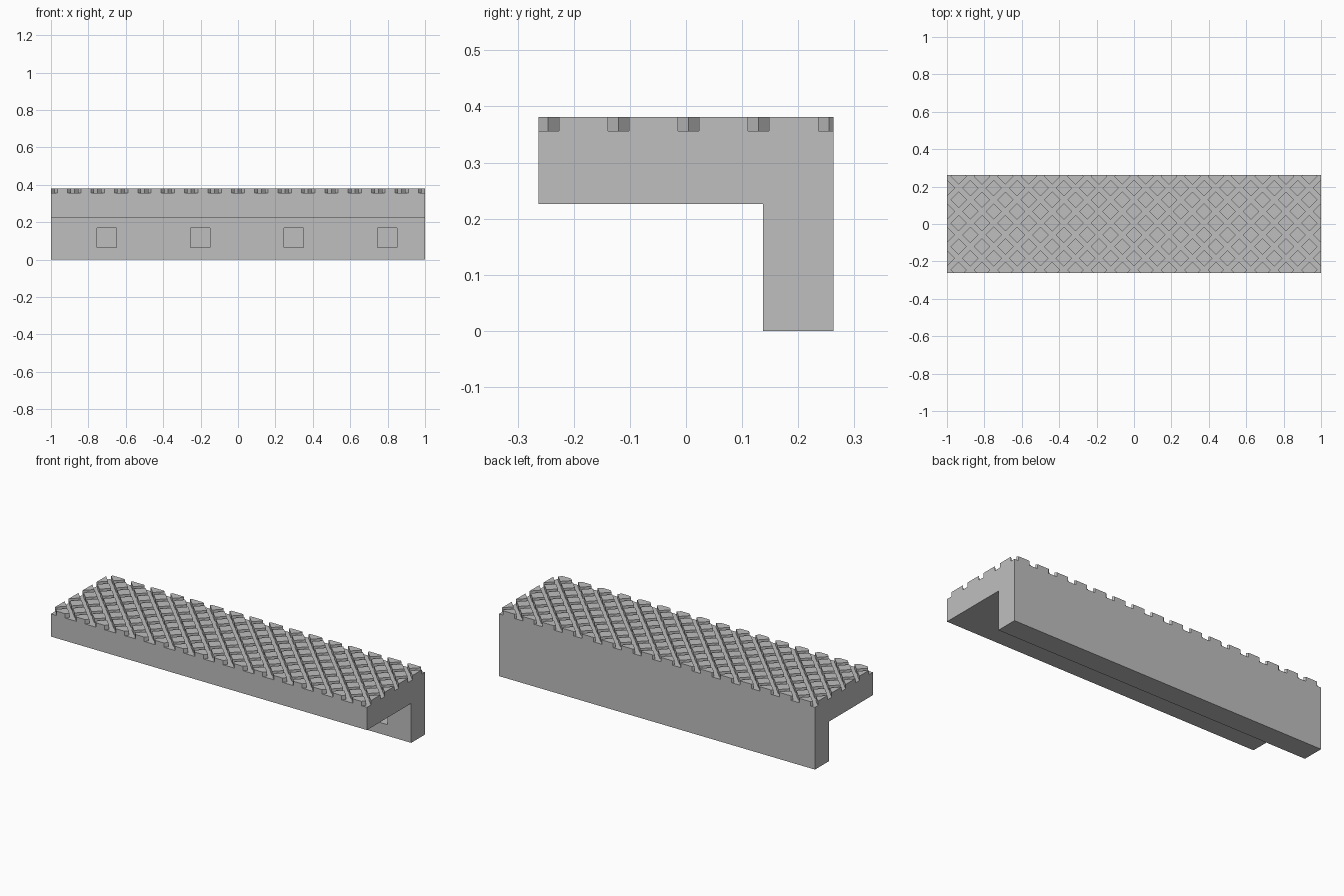
import bpy
import bmesh
from mathutils import Vector

HALF_X, HALF_Y = 1.0, 0.2625
FLOOR, TOP = 0.356, 0.381        # groove floor and tread top
UNDER, FLANGE_Y = 0.226, 0.1375  # underside of the ledge, inner face of the flange
PITCH, GROOVE = 0.125, 0.0375    # groove spacing and width, measured along an axis
CROSS_Y = 0.0045                 # row of groove crossings

if "Cube" in bpy.data.objects:
    bpy.data.objects.remove(bpy.data.objects["Cube"])

grey = bpy.data.materials.new("plain_grey")
grey.use_nodes = True
colour = (0.52, 0.52, 0.52, 1)
grey.diffuse_color = colour
grey.node_tree.nodes["Principled BSDF"].inputs["Base Color"].default_value = colour


def finish(name, bm):
    bmesh.ops.recalc_face_normals(bm, faces=bm.faces)
    mesh = bpy.data.meshes.new(name)
    bm.to_mesh(mesh)
    bm.free()
    mesh.materials.append(grey)
    obj = bpy.data.objects.new(name, mesh)
    bpy.context.collection.objects.link(obj)
    return obj


# L-shaped body: end profile swept along x
bm = bmesh.new()
profile = [(-HALF_Y, UNDER), (FLANGE_Y, UNDER), (FLANGE_Y, 0),
           (HALF_Y, 0), (HALF_Y, FLOOR), (-HALF_Y, FLOOR)]
end = bm.faces.new([bm.verts.new((-HALF_X, y, z)) for y, z in profile])
swept = bmesh.ops.extrude_face_region(bm, geom=[end], use_keep_orig=True)["geom"]
bmesh.ops.translate(bm, vec=(2 * HALF_X, 0, 0),
                    verts=[v for v in swept if isinstance(v, bmesh.types.BMVert)])
body = finish("body", bm)

# Square blind pockets in the inner face of the flange
SIDE, DEPTH = 0.106, 0.105
bm = bmesh.new()
for i in range(4):
    cube = bmesh.ops.create_cube(bm, size=1)["verts"]
    bmesh.ops.scale(bm, vec=(SIDE, 2 * DEPTH, SIDE), verts=cube)
    bmesh.ops.translate(bm, vec=(-0.702 + 0.5 * i, FLANGE_Y, 0.117), verts=cube)
cutter = finish("pocket_cutter", bm)
cutter.hide_render = True
cut = body.modifiers.new("pockets", "BOOLEAN")
cut.operation, cut.solver, cut.object = "DIFFERENCE", "EXACT", cutter
bpy.context.view_layer.objects.active = body
bpy.ops.object.modifier_apply(modifier=cut.name)
bpy.data.objects.remove(cutter)

# Tread: a sheet sliced along both edges of every diagonal groove
bm = bmesh.new()
bm.faces.new([bm.verts.new((x * HALF_X, y * HALF_Y, FLOOR))
              for x, y in ((-1, -1), (1, -1), (1, 1), (-1, 1))])
for slope in (1, -1):
    for k in range(-11, 12):
        for edge in (-GROOVE / 2, GROOVE / 2):
            bmesh.ops.bisect_plane(
                bm, geom=bm.verts[:] + bm.edges[:] + bm.faces[:], dist=1e-6,
                plane_co=Vector((k * PITCH + edge, CROSS_Y, FLOOR)),
                plane_no=Vector((1, slope, 0)).normalized())


def in_groove(face):
    c = face.calc_center_median()
    for slope in (1, -1):
        u = (c.x + slope * (c.y - CROSS_Y)) / PITCH
        if abs(u - round(u)) * PITCH < GROOVE / 2:
            return True
    return False


# Drop the groove strips and raise the remaining diamonds
bmesh.ops.delete(bm, geom=[f for f in bm.faces if in_groove(f)], context="FACES")
raised = bmesh.ops.extrude_face_region(bm, geom=bm.faces[:])["geom"]
bmesh.ops.translate(bm, vec=(0, 0, TOP - FLOOR),
                    verts=[v for v in raised if isinstance(v, bmesh.types.BMVert)])
finish("diamond_tread", bm)
